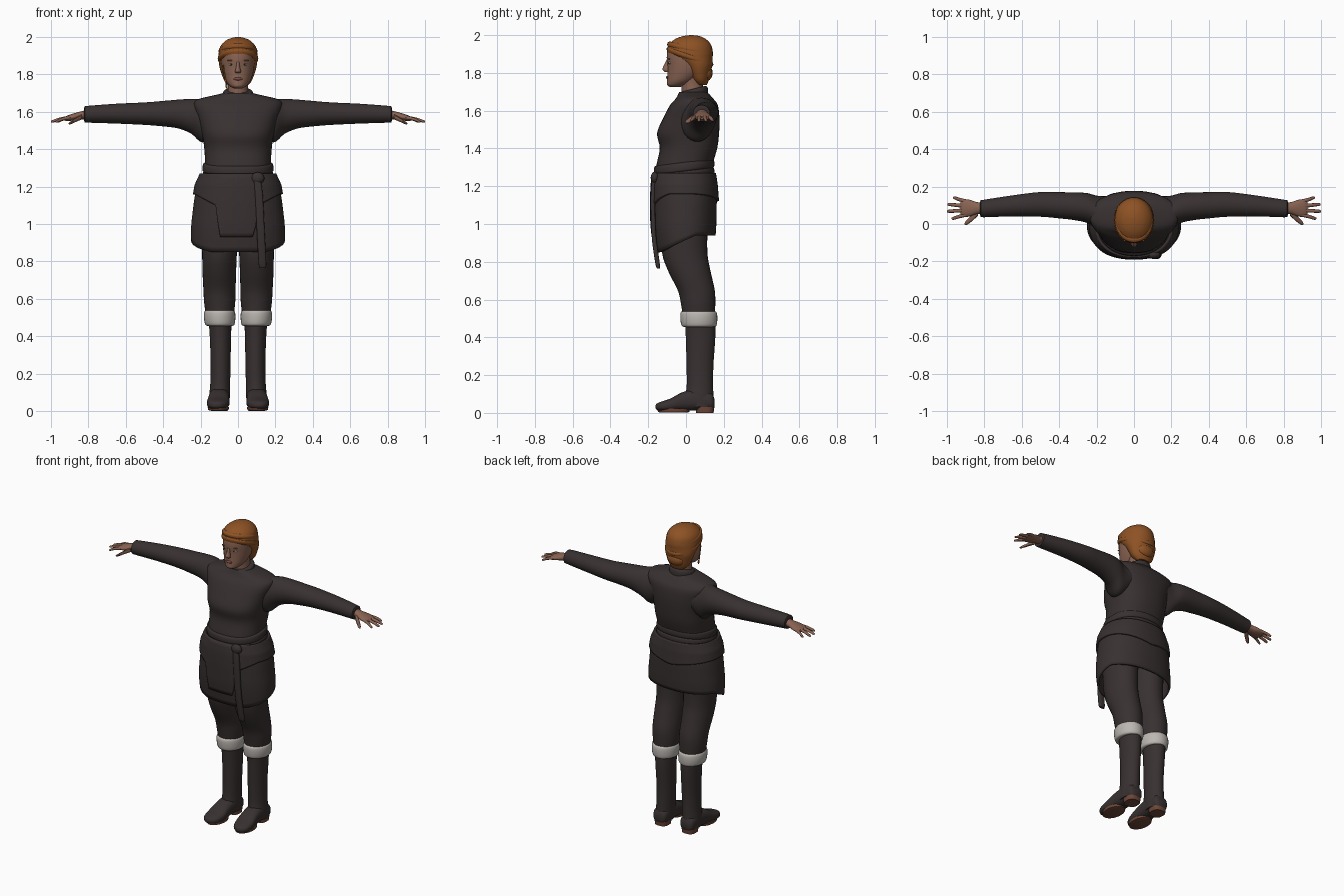
import bpy, bmesh, math
from mathutils import Vector


def material(name, rgb):
    m = bpy.data.materials.new(name)
    m.diffuse_color = (*rgb, 1)
    return m


CLOTH = material("dark cloth", (0.040, 0.030, 0.030))
HAIR = material("auburn hair", (0.27, 0.085, 0.018))
SKIN = material("skin", (0.25, 0.125, 0.085))
FUR = material("pale fur", (0.50, 0.47, 0.44))
SOLE = material("brown sole", (0.15, 0.06, 0.038))
EYE = material("eye white", (0.6, 0.6, 0.58))
IRIS = material("dark iris", (0.03, 0.025, 0.02))
LIP = material("lips", (0.20, 0.075, 0.06))


def clamp(v):
    return max(0.0, min(1.0, v))


def finish(name, bm, mat):
    me = bpy.data.meshes.new(name)
    bm.to_mesh(me)
    bm.free()
    me.materials.append(mat)
    me.polygons.foreach_set("use_smooth", [True] * len(me.polygons))
    me.set_sharp_from_angle(angle=0.8)
    ob = bpy.data.objects.new(name, me)
    bpy.context.collection.objects.link(ob)
    return ob


def spline(keys, steps):
    """Catmull-Rom through the key sections."""
    out = []
    for i in range(len(keys) - 1):
        p = [keys[max(0, min(len(keys) - 1, i + k))] for k in (-1, 0, 1, 2)]
        for s in range(steps):
            t = s / steps
            out.append([0.5 * (2 * b + (c - a) * t + (2 * a - 5 * b + 4 * c - d) * t * t
                               + (3 * b - a - 3 * c + d) * t ** 3) for a, b, c, d in zip(*p)])
    return out + [list(keys[-1])]


def oval(angle, power):
    c, s = math.cos(angle), math.sin(angle)
    return math.copysign(abs(c) ** power, c), math.copysign(abs(s) ** power, s)


def loft(name, mat, keys, axis="z", side=1, n=32, power=1.0, tilt=0.0, steps=4):
    """Oval sections (position, centre a, centre b, radius a, radius b) along an axis."""
    bm = bmesh.new()
    rings = []
    for t, a, b, ra, rb in spline(keys, steps):
        ring = []
        for i in range(n):
            c, s = oval(2 * math.pi * i / n, power)
            u, w = a + max(ra, .001) * c, b + max(rb, .001) * s
            p = {"z": (u, w, t + tilt * (w - b)), "x": (t, u, w), "y": (u, t, w)}[axis]
            ring.append(bm.verts.new((p[0] * side, p[1], p[2])))
        rings.append(ring)
    for r, q in zip(rings, rings[1:]):
        for i in range(n):
            j = (i + 1) % n
            bm.faces.new((r[i], q[i], q[j], r[j]))
    bm.faces.new(rings[0])
    bm.faces.new(rings[-1])
    bmesh.ops.recalc_face_normals(bm, faces=bm.faces)
    return finish(name, bm, mat)


def ball(name, mat, centre, radii):
    bm = bmesh.new()
    bmesh.ops.create_uvsphere(bm, u_segments=16, v_segments=10, radius=1)
    for v in bm.verts:
        v.co = Vector(c + r * p for c, r, p in zip(centre, radii, v.co))
    return finish(name, bm, mat)


# height, centre y, half width, half depth of the skirt
SKIRT = [(1.28, -.01, .188, .155), (1.21, -.01, .22, .166), (1.12, -.008, .236, .171),
         (1.0, -.008, .25, .169), (.93, -.007, .252, .163), (.84, -.005, .247, .152)]


def skirt_section(z):
    for p, q in zip(SKIRT, SKIRT[1:]):
        if z >= q[0]:
            t = (p[0] - z) / (p[0] - q[0])
            return [a + (b - a) * t for a, b in zip(p, q)][1:]
    return SKIRT[-1][1:]


def drape(name, top, hem, offset, n=96, rows=14):
    """Open cloth layer that follows the skirt down to a hem line."""
    bm = bmesh.new()
    grid = []
    for r in range(rows + 1):
        row = []
        for i in range(n):
            c, s = oval(2 * math.pi * i / n, .9)
            z = top + (hem(.25 * c, .16 * s) - top) * r / rows
            cy, rx, ry = skirt_section(z)
            row.append(bm.verts.new(((rx + offset) * c, cy + (ry + offset) * s, z)))
        grid.append(row)
    for r, q in zip(grid, grid[1:]):
        for i in range(n):
            j = (i + 1) % n
            bm.faces.new((r[i], q[i], q[j], r[j]))
    ob = finish(name, bm, CLOTH)
    mod = ob.modifiers.new("thickness", "SOLIDIFY")
    mod.thickness, mod.offset = .014, -1
    return ob


def skirt_hem(x, y):
    return .94 - .09 * clamp((.06 - y) / .2)


def hip_hem(x, y):
    ax = abs(x + .005)
    if y >= 0:
        return 1.12 + .04 * clamp(ax / .25)
    return .93 + .17 * clamp((ax - .085) / .03) + .06 * clamp((ax - .115) / .12)


# tunic body and collar
loft("tunic_body", CLOTH, [(1.20, 0, -.01, .185, .148), (1.30, 0, -.01, .176, .148),
     (1.40, 0, .013, .180, .152), (1.48, 0, .011, .192, .164), (1.56, 0, .028, .213, .149),
     (1.63, 0, .042, .236, .126), (1.665, 0, .045, .218, .098), (1.69, 0, .04, .12, .08),
     (1.70, 0, .035, .08, .07)], n=48, power=.85)
loft("collar", CLOTH, [(1.66, 0, .036, .085, .082), (1.695, 0, .036, .082, .08),
     (1.71, 0, .036, .076, .074), (1.715, 0, .036, .066, .064)], tilt=.25)

# skirt layers with front apron
drape("under_skirt", 1.25, skirt_hem, 0)
drape("hip_layer", 1.27, hip_hem, .012)

# wrapped sash, knot and hanging tail
for name, z in (("sash_upper", 1.302), ("sash_lower", 1.258)):
    loft(name, CLOTH, [(z - .026, 0, -.01, .174, .142), (z - .017, 0, -.01, .189, .159),
         (z + .017, 0, -.01, .187, .158), (z + .026, 0, -.01, .172, .142)], n=48, tilt=.12, power=.92)
ball("sash_knot", CLOTH, (.105, -.165, 1.245), (.036, .022, .032))
loft("sash_tail", CLOTH, [(1.26, .10, -.166, .018, .012), (1.15, .112, -.175, .021, .012),
     (.95, .122, -.171, .021, .012), (.80, .130, -.152, .021, .012),
     (.765, .132, -.146, .018, .008)], n=16, power=.6)

# neck and head
loft("neck", SKIN, [(1.66, 0, .04, .06, .06), (1.74, 0, .032, .053, .058), (1.81, 0, .03, .06, .06)])
loft("head", SKIN, [(1.725, 0, -.058, .022, .025), (1.736, 0, -.047, .042, .053),
     (1.76, 0, -.026, .063, .074), (1.80, 0, -.003, .079, .095), (1.84, 0, .006, .087, .104),
     (1.88, 0, .01, .090, .112), (1.92, 0, .01, .088, .107), (1.96, 0, .012, .07, .085),
     (1.98, 0, .015, .03, .04)])
loft("nose", SKIN, [(1.872, 0, -.09, .008, .012), (1.84, 0, -.100, .010, .017),
     (1.818, 0, -.106, .016, .019), (1.806, 0, -.100, .013, .013)], n=16)
ball("mouth", LIP, (0, -.098, 1.776), (.025, .008, .008))

# hair with wrapped braids
loft("hair", HAIR, [(1.735, 0, .085, .045, .025), (1.76, 0, .077, .070, .043),
     (1.80, 0, .070, .087, .060), (1.84, 0, .060, .099, .079), (1.88, 0, .035, .104, .106),
     (1.91, 0, .021, .104, .121), (1.95, 0, .02, .094, .112), (1.98, 0, .024, .066, .08),
     (1.995, 0, .028, .033, .042), (2.0, 0, .028, .004, .005)])
for name, z, rx, ry, tilt in (("braid_band_lower", 1.885, .103, .116, -.33),
                              ("braid_band_upper", 1.925, .098, .113, -.22)):
    loft(name, HAIR, [(z - .018, 0, .021, rx - .006, ry - .006), (z - .008, 0, .021, rx + .004, ry + .006),
         (z + .008, 0, .021, rx + .004, ry + .006), (z + .018, 0, .021, rx - .008, ry - .006)], tilt=tilt)
ball("hair_knot", HAIR, (0, .105, 1.80), (.06, .036, .045))
loft("loose_braid", HAIR, [(1.85 - .014 * i, -.078 + .002 * i, -.045, .006 - .003 * (i % 2),
     .006 - .003 * (i % 2)) for i in range(10)], n=10)

# paired parts
for side, tag in ((1, "left"), (-1, "right")):
    ball("eye_" + tag, EYE, (.036 * side, -.084, 1.853), (.015, .009, .006))
    ball("iris_" + tag, IRIS, (.036 * side, -.090, 1.853), (.005, .005, .005))
    ball("brow_" + tag, HAIR, (.038 * side, -.089, 1.874), (.020, .006, .003))

    # arm and hand
    loft("sleeve_" + tag, CLOTH, [(.12, .06, 1.57, .09, .09), (.19, .06, 1.552, .09, .116),
         (.25, .085, 1.576, .080, .093), (.32, .095, 1.588, .074, .077), (.4, .10, 1.59, .070, .068),
         (.5, .105, 1.59, .066, .060), (.65, .097, 1.59, .056, .053), (.8, .083, 1.587, .047, .045),
         (.82, .083, 1.586, .043, .041), (.822, .083, 1.586, .03, .028)], "x", side)
    loft("palm_" + tag, SKIN, [(.80, .085, 1.585, .030, .026), (.84, .085, 1.580, .032, .022),
         (.88, .085, 1.572, .045, .019), (.915, .085, 1.565, .047, .014),
         (.928, .085, 1.562, .038, .008)], "x", side, n=20)
    for finger, y0, x1, y1 in (("index", .05, .975, .030), ("middle", .073, 1.0, .068),
                               ("ring", .096, .997, .105), ("little", .12, .968, .140)):
        loft(finger + "_finger_" + tag, SKIN, [(.895, y0, 1.569, .011, .010),
             ((.895 + x1) / 2, (y0 + y1) / 2, 1.562, .010, .009), (x1 - .008, y1, 1.549, .008, .007),
             (x1, y1, 1.547, .003, .003)], "x", side, n=10)
    loft("thumb_" + tag, SKIN, [(.835, .062, 1.573, .018, .015), (.865, .033, 1.558, .017, .012),
         (.895, .008, 1.541, .013, .008), (.905, .001, 1.537, .004, .003)], "x", side, n=10)

    # trouser leg, fur cuff and boot
    loft("trouser_leg_" + tag, CLOTH, [(1.02, .10, -.01, .098, .125), (.85, .099, -.007, .093, .120),
         (.75, .100, .018, .090, .112), (.65, .099, .054, .086, .098), (.58, .098, .064, .083, .091),
         (.51, .097, .068, .074, .085)], side=side)
    loft("fur_cuff_" + tag, FUR, [(.455, .097, .069, .062, .074), (.462, .097, .069, .078, .092),
         (.50, .098, .068, .084, .098), (.532, .098, .067, .081, .095),
         (.54, .098, .067, .068, .080)], side=side)
    loft("boot_shaft_" + tag, CLOTH, [(.49, .096, .074, .062, .080), (.40, .094, .077, .057, .078),
         (.25, .093, .074, .053, .071), (.15, .095, .074, .053, .070), (.09, .098, .072, .055, .073),
         (.03, .10, .078, .053, .070)], side=side)
    loft("boot_foot_" + tag, CLOTH, [(.15, .10, .05, .030, .024), (.13, .10, .062, .048, .048),
         (.05, .10, .068, .054, .056), (-.02, .103, .060, .056, .049), (-.08, .106, .043, .060, .034),
         (-.13, .11, .035, .050, .025), (-.155, .112, .033, .028, .016),
         (-.162, .112, .032, .006, .004)], "y", side, power=.8)
    loft("sole_" + tag, SOLE, [(.003, .105, -.065, .048, .078), (.006, .105, -.065, .055, .084),
         (.022, .105, -.065, .057, .086)], side=side, steps=1)
    loft("heel_" + tag, SOLE, [(0, .10, .10, .044, .046), (.03, .10, .10, .047, .050)],
         side=side, steps=1, power=.75)
